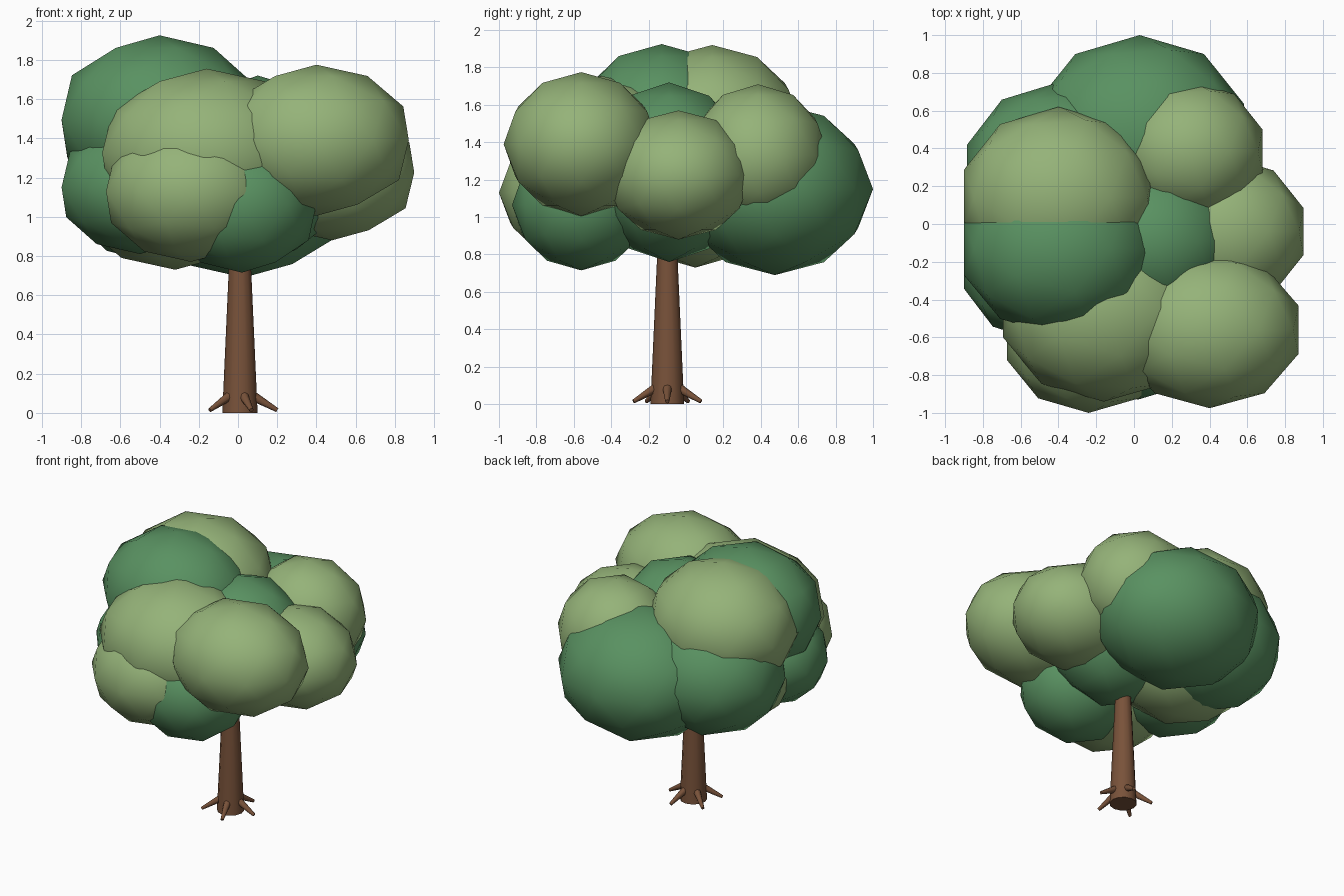
import bpy
from math import cos, sin, tau
from mathutils import Vector

cube = bpy.data.objects.get("Cube")
if cube:
    bpy.data.objects.remove(cube, do_unlink=True)


def make_material(name, rgb):
    mat = bpy.data.materials.new(name)
    mat.use_nodes = True
    color = (*rgb, 1)
    mat.diffuse_color = color
    bsdf = mat.node_tree.nodes["Principled BSDF"]
    bsdf.inputs["Base Color"].default_value = color
    bsdf.inputs["Roughness"].default_value = 0.9
    return mat


LIGHT = make_material("light_leaf_green", (0.30, 0.45, 0.19))
DARK = make_material("dark_leaf_green", (0.10, 0.285, 0.12))
BARK = make_material("bark_brown", (0.19, 0.085, 0.042))


def finish(name, mat, smooth_angle):
    obj = bpy.context.object
    obj.name = name
    obj.data.materials.append(mat)
    bpy.ops.object.transform_apply(location=False, rotation=False, scale=True)
    bpy.ops.object.shade_smooth_by_angle(angle=smooth_angle)
    return obj


def leaf_clump(name, mat, center, radii):
    bpy.ops.mesh.primitive_ico_sphere_add(subdivisions=2, radius=1, location=center)
    bpy.context.object.scale = radii
    finish(name, mat, 1.2)


def tapered_limb(name, start, end, r_start, r_end, sides):
    start, end = Vector(start), Vector(end)
    axis = end - start
    bpy.ops.mesh.primitive_cone_add(vertices=sides, radius1=r_start, radius2=r_end,
                                    depth=axis.length, location=(start + end) / 2)
    bpy.context.object.rotation_euler = axis.to_track_quat("Z", "Y").to_euler()
    finish(name, BARK, 1.0)


# Canopy: overlapping squashed clumps (name, colour, centre, radii)
clumps = [
    ("upper_right_front_clump", DARK, (-.40, -.13, 1.495), (.525, .46, .43)),
    ("upper_right_back_clump", LIGHT, (-.40, .14, 1.49), (.525, .48, .43)),
    ("back_clump", DARK, (.03, .475, 1.15), (.58, .525, .46)),
    ("upper_back_left_clump", LIGHT, (.29, .385, 1.33), (.41, .375, .38)),
    ("left_side_clump", LIGHT, (.48, -.04, 1.225), (.44, .40, .345)),
    ("upper_front_left_clump", LIGHT, (.40, -.56, 1.39), (.495, .415, .385)),
    ("front_clump", LIGHT, (-.16, -.45, 1.325), (.56, .49, .43)),
    ("middle_clump", DARK, (.10, -.09, 1.24), (.46, .43, .48)),
    ("lower_front_clump", DARK, (.02, -.56, 1.065), (.40, .37, .35)),
    ("lower_front_right_clump", LIGHT, (-.24, -.595, 1.13), (.455, .405, .36)),
    ("lower_back_right_clump", DARK, (-.40, .27, 1.20), (.51, .48, .44)),
    ("lower_middle_clump", LIGHT, (-.32, .05, 1.13), (.52, .42, .40)),
    ("lower_right_side_clump", DARK, (-.50, -.22, 1.15), (.42, .40, .34)),
]
for clump in clumps:
    leaf_clump(*clump)

# Trunk, running up into the canopy
base = Vector((.01, -.10, 0))
tapered_limb("trunk", base, base + Vector((0, 0, 1)), .09, .045, 12)

# Ring of short roots
for i in range(5):
    out = Vector((cos(tau * i / 5), sin(tau * i / 5), 0))
    tapered_limb(f"root_{i + 1}", base + out * .05 + Vector((0, 0, .095)),
                 base + out * .19 + Vector((0, 0, .014)), .027, .011, 8)
